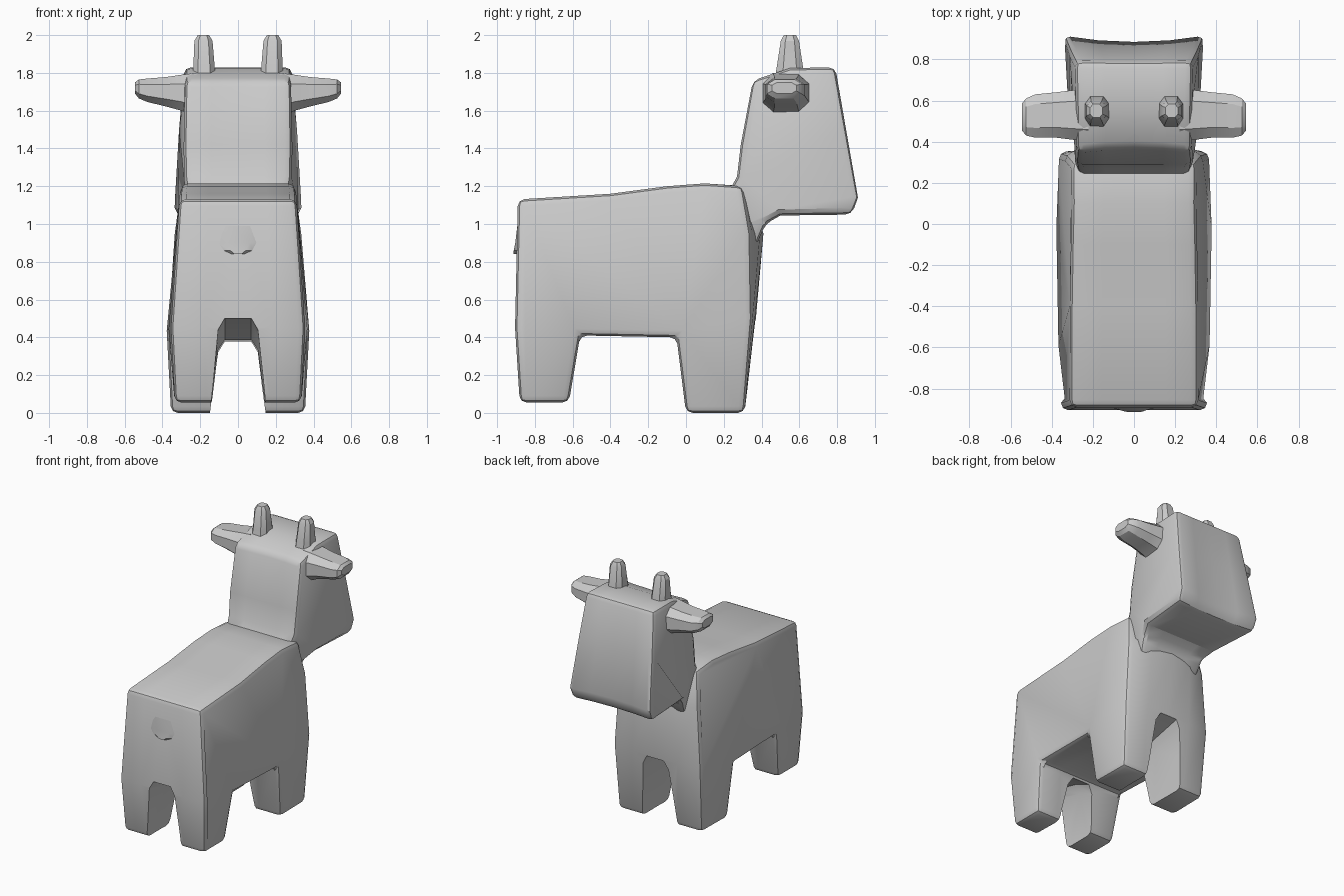
import bpy, bmesh, math

if "Cube" in bpy.data.objects:
    bpy.data.objects.remove(bpy.data.objects["Cube"])


def skin(name, rings):
    """Bridge equal-length closed rings of points and cap both ends."""
    bm = bmesh.new()
    vs = [[bm.verts.new(p) for p in r] for r in rings]
    n = len(rings[0])
    for a, b in zip(vs, vs[1:]):
        for i in range(n):
            j = (i + 1) % n
            bm.faces.new((a[i], a[j], b[j], b[i]))
    bm.faces.new(vs[0])
    bm.faces.new(vs[-1])
    bmesh.ops.recalc_face_normals(bm, faces=bm.faces)
    me = bpy.data.meshes.new(name)
    bm.to_mesh(me)
    bm.free()
    ob = bpy.data.objects.new(name, me)
    bpy.context.collection.objects.link(ob)
    return ob


def slab(name, pts, bevel):
    """Side profile of (y, z, half width, bulge in y at the middle)."""
    ob = skin(name, [[(t * w, y + d * (1 - t * t), z) for y, z, w, d in pts]
                     for t in (-1, -.5, 0, .5, 1)])
    m = ob.modifiers.new("soft_edges", 'BEVEL')
    m.width, m.segments = bevel, 2
    m.limit_method, m.angle_limit = 'ANGLE', math.radians(35)
    return ob


def loft(name, rings, axis, mirror=False):
    """Boxy eight-sided sections (a, c1, c2, r1, r2) along x or z."""
    out = []
    for a, c1, c2, r1, r2 in rings:
        ring = []
        for sx, sy in ((1, .5), (.55, 1), (-.55, 1), (-1, .5),
                       (-1, -.5), (-.55, -1), (.55, -1), (1, -.5)):
            u, v = c1 + r1 * sx, c2 + r2 * sy
            ring.append((a, u, v) if axis == 'x' else (u, v, a))
        out.append(ring)
    ob = skin(name, out)
    if mirror:
        ob.modifiers.new("mirror", 'MIRROR')
    return ob


# Body with legs: one side profile
body = slab("body_and_legs", [
    (-.89, 1.13, .31, 0), (-.4, 1.16, .31, 0), (-.1, 1.20, .305, 0),
    (.1, 1.215, .30, 0), (.30, 1.20, .30, .02), (.34, .95, .335, .07),
    (.35, .5, .365, .02), (.31, 0, .35, 0), (0, 0, .355, 0),
    (-.05, .40, .375, 0), (-.56, .41, .365, 0), (-.62, .055, .335, 0),
    (-.88, .055, .335, 0), (-.905, .45, .355, 0)], .035)

# Arch between left and right legs, sloping up toward both ends
arch = skin("leg_gap_cutter", [
    [(x, y, -.1 if k is None else top + k) for x, k in
     ((-.16, None), (-.105, -.06), (-.07, 0), (.07, 0), (.105, -.06), (.16, None))]
    for y, top in ((-1.1, .55), (-.7, .45), (-.5, .36), (-.1, .36), (.1, .43), (.5, .52))])
arch.hide_render = True
arch.hide_set(True)
cut = body.modifiers.new("leg_gap", 'BOOLEAN')
cut.operation, cut.object, cut.solver = 'DIFFERENCE', arch, 'EXACT'

# Head and neck
head = slab("head_and_neck", [
    (.22, 1.16, .27, 0), (.27, 1.25, .28, 0), (.29, 1.42, .285, 0),
    (.35, 1.76, .28, .02), (.55, 1.825, .28, 0), (.79, 1.83, .285, 0),
    (.85, 1.5, .315, -.015), (.915, 1.14, .345, -.03), (.88, 1.05, .335, -.02),
    (.5, 1.045, .30, 0), (.42, 1.0, .27, 0), (.37, .88, .25, 0),
    (.22, .95, .24, 0)], .035)

# Ears, horns and tail
ears = loft("ears", [
    (.22, .53, 1.68, .13, .12), (.30, .53, 1.695, .12, .095),
    (.38, .53, 1.70, .11, .078), (.48, .525, 1.708, .105, .062),
    (.525, .52, 1.715, .09, .05), (.545, .52, 1.72, .065, .03)], 'x', True)
horns = loft("horns", [
    (1.77, .18, .55, .062, .08), (1.84, .18, .55, .056, .068),
    (1.97, .183, .55, .048, .048), (2.0, .183, .55, .03, .032)], 'z', True)
tail = loft("tail", [
    (1.03, 0, -.87, .12, .018), (.90, 0, -.88, .11, .024),
    (.86, 0, -.88, .075, .032), (.842, 0, -.88, .035, .034)], 'z')

# Bake modifiers and smooth gentle angles
parts = [body, head, ears, horns, tail]
bpy.ops.object.select_all(action='DESELECT')
for ob in parts:
    ob.select_set(True)
bpy.context.view_layer.objects.active = body
bpy.ops.object.convert(target='MESH')
bpy.ops.object.shade_smooth_by_angle(angle=math.radians(28))
bpy.data.objects.remove(arch)
